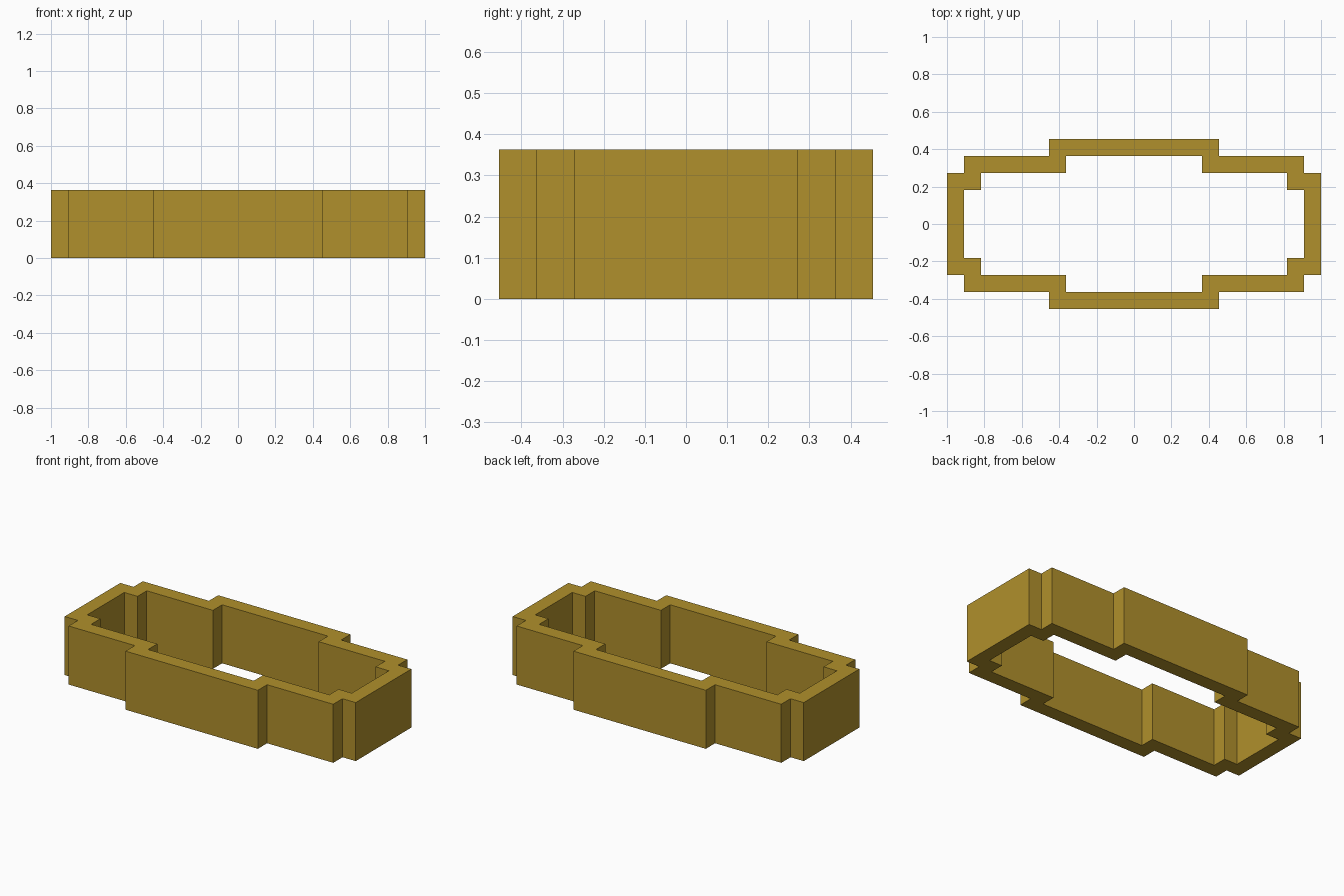
import bpy
import bmesh

cube = bpy.data.objects.get("Cube")
if cube:
    bpy.data.objects.remove(cube, do_unlink=True)

U = 1 / 11          # wall thickness, the module of the whole plan
HEIGHT = 4 * U

# Quarter plans in modules, from the +x end round to the +y side
OUTER = [(11, 3), (10, 3), (10, 4), (5, 4), (5, 5)]
INNER = [(10, 2), (9, 2), (9, 3), (4, 3), (4, 4)]


def full_loop(quarter):
    """Mirror a quarter plan into a closed counter-clockwise loop."""
    half = quarter + [(-x, y) for x, y in reversed(quarter)]
    return half + [(-x, -y) for x, y in half]


brass = bpy.data.materials.new("Mustard gold")
color = (0.434, 0.279, 0.025, 1)
brass.diffuse_color = color
brass.use_nodes = True
brass.node_tree.nodes["Principled BSDF"].inputs["Base Color"].default_value = color

# Stepped wall: a flat ring between the two plans, extruded upwards
bm = bmesh.new()
rings = [[bm.verts.new((x * U, y * U, 0)) for x, y in full_loop(q)]
         for q in (OUTER, INNER)]
outer, inner = rings
n = len(outer)
for i in range(n):
    j = (i + 1) % n
    bm.faces.new((outer[i], outer[j], inner[j], inner[i]))
top = bmesh.ops.extrude_face_region(bm, geom=bm.faces[:], use_keep_orig=True)
bmesh.ops.translate(bm, vec=(0, 0, HEIGHT),
                    verts=[g for g in top["geom"] if isinstance(g, bmesh.types.BMVert)])
bmesh.ops.recalc_face_normals(bm, faces=bm.faces[:])

mesh = bpy.data.meshes.new("stepped_wall")
bm.to_mesh(mesh)
bm.free()
mesh.materials.append(brass)
wall = bpy.data.objects.new("stepped_wall", mesh)
bpy.context.collection.objects.link(wall)
